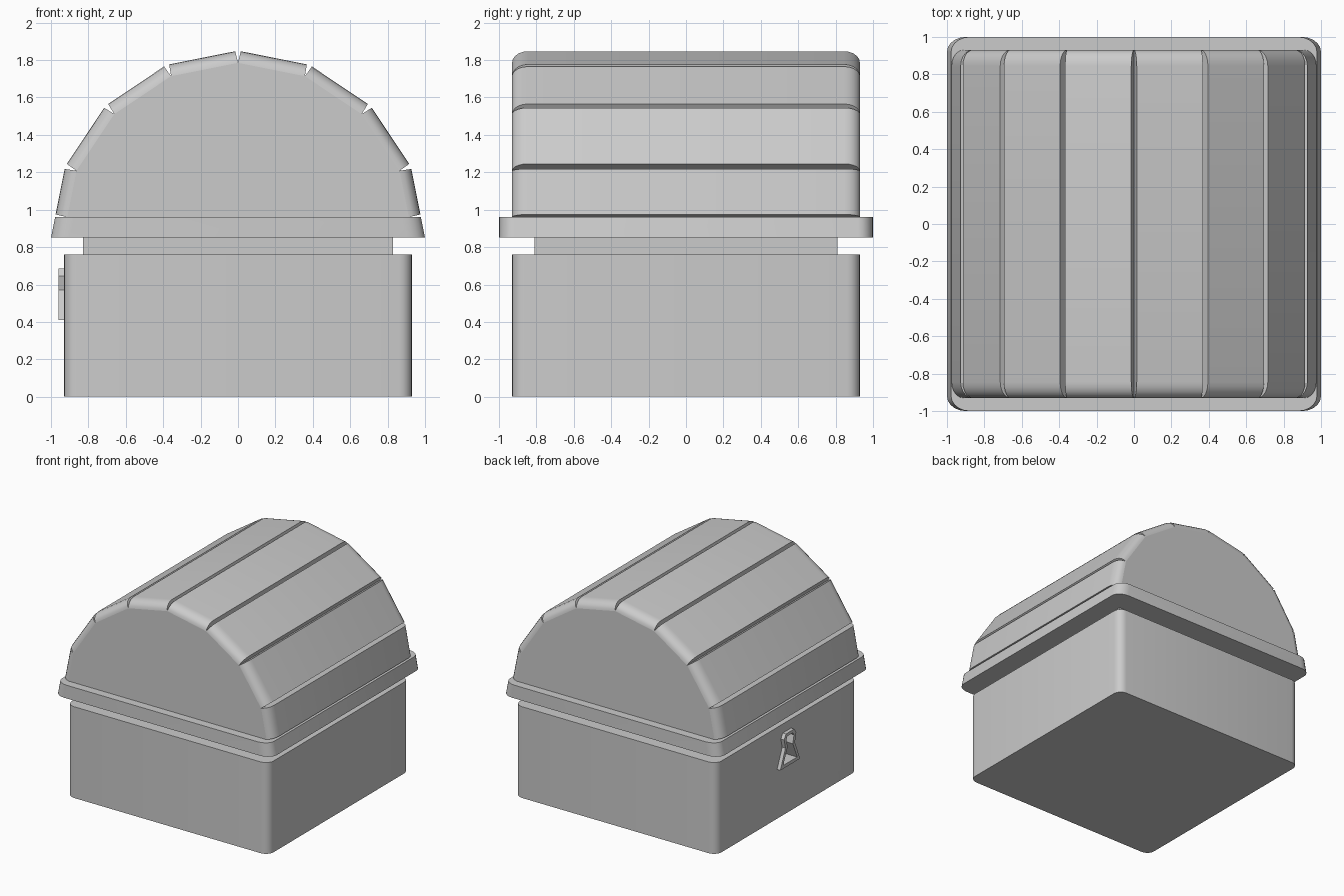
import bpy, bmesh
from math import sin, cos, pi, radians
from mathutils import Vector

if "Cube" in bpy.data.objects:
    bpy.data.objects.remove(bpy.data.objects["Cube"])


def make(name, rings, closed=True, caps=True, loop=False, smooth=True):
    """Skin a list of matching point rings into an object."""
    bm = bmesh.new()
    vs = [[bm.verts.new(p) for p in r] for r in rings]
    n = len(vs[0])
    pairs = list(zip(vs, vs[1:])) + ([(vs[-1], vs[0])] if loop else [])
    for a, b in pairs:
        for i in range(n if closed else n - 1):
            j = (i + 1) % n
            bm.faces.new((a[i], a[j], b[j], b[i]))
    if caps:
        bm.faces.new(vs[0])
        bm.faces.new(vs[-1])
    bmesh.ops.recalc_face_normals(bm, faces=bm.faces)
    me = bpy.data.meshes.new(name)
    bm.to_mesh(me)
    bm.free()
    ob = bpy.data.objects.new(name, me)
    bpy.context.collection.objects.link(ob)
    if smooth:
        bpy.context.view_layer.objects.active = ob
        ob.select_set(True)
        bpy.ops.object.shade_smooth_by_angle(angle=radians(30))
        ob.select_set(False)
    return ob


def rounded(hx, hy, z, rx, ry, seg=5):
    """Rounded rectangle ring at height z."""
    pts = []
    for k, (sx, sy) in enumerate([(1, 1), (-1, 1), (-1, -1), (1, -1)]):
        for i in range(seg + 1):
            a = (k + i / seg) * pi / 2
            pts.append((sx * (hx - rx) + rx * cos(a), sy * (hy - ry) + ry * sin(a), z))
    return pts


# Base box, neck and tapered lid rim
base = make("chest_base", [rounded(.93, .93, z, .07, .07) for z in (0, .76)])
make("neck", [[(x * .828, y * .81, z) for x, y in ((1, 1), (-1, 1), (-1, -1), (1, -1))]
              for z in (.75, .86)], smooth=False)
make("lid_rim", [rounded(1.0, 1.0, .85, .10, .08), rounded(.978, 1.0, .96, .10, .08)])

# Arched lid: inner core with flat ends
CZ, R_OUT, R_IN, N, HALF, GAP = .85, 1.0, .935, 8, .93, .015


def arc(r, i):
    a = pi * i / N
    return Vector((r * cos(a), 0, CZ + r * sin(a)))


def at_height(p, q, z):
    return p.lerp(q, (z - p.z) / (q.z - p.z))


inner = [arc(R_IN, i) for i in range(N + 1)]
outer = [arc(R_OUT, i) for i in range(N + 1)]
inner[0] = at_height(inner[0], inner[1], .96)
inner[-1] = at_height(inner[-1], inner[-2], .96)
outer[0] = at_height(outer[0], outer[1], .96)
outer[-1] = at_height(outer[-1], outer[-2], .96)
make("lid_core", [[p + Vector((0, y, 0)) for p in inner] for y in (-HALF, HALF)], smooth=False)

# Planks with wedge grooves between them and rounded ends
SEG, RY = 5, .085
stations = [(HALF - RY + RY * sin(t * pi / 2 / SEG), 1 - cos(t * pi / 2 / SEG)) for t in range(SEG + 1)]
stations = [(-y, f) for y, f in reversed(stations)] + stations
for i in range(N):
    a, b = outer[i], outer[i + 1]
    d = (b - a).normalized() * GAP
    a, b = a + d, b - d
    rings = []
    for y, f in stations:
        o = Vector((0, y, 0))
        rings.append([inner[i] + o, a.lerp(inner[i], f) + o,
                      b.lerp(inner[i + 1], f) + o, inner[i + 1] + o])
    make(f"lid_plank_{i + 1}", rings, closed=False, caps=False)


# Keyhole plate on the left side, with a recess cut into the base
def keyhole(x, half):
    pts = half + [(-y, z) for y, z in reversed(half)]
    return [(x, y, z) for y, z in pts]


plate = [(.13, .41), (.062, .57), (.08, .645), (.055, .685)]
hole = [(.092, .437), (.034, .57), (.05, .638), (.037, .66)]
make("lock_plate", [keyhole(-.96, plate), keyhole(-.96, hole),
                    keyhole(-.925, hole), keyhole(-.925, plate)],
     caps=False, loop=True, smooth=False)
cutter = make("lock_cutter", [keyhole(-1.0, hole), keyhole(-.85, hole)], smooth=False)
cutter.hide_render = True
cutter.hide_viewport = True
cut = base.modifiers.new("keyhole_recess", 'BOOLEAN')
cut.operation = 'DIFFERENCE'
cut.solver = 'EXACT'
cut.object = cutter
